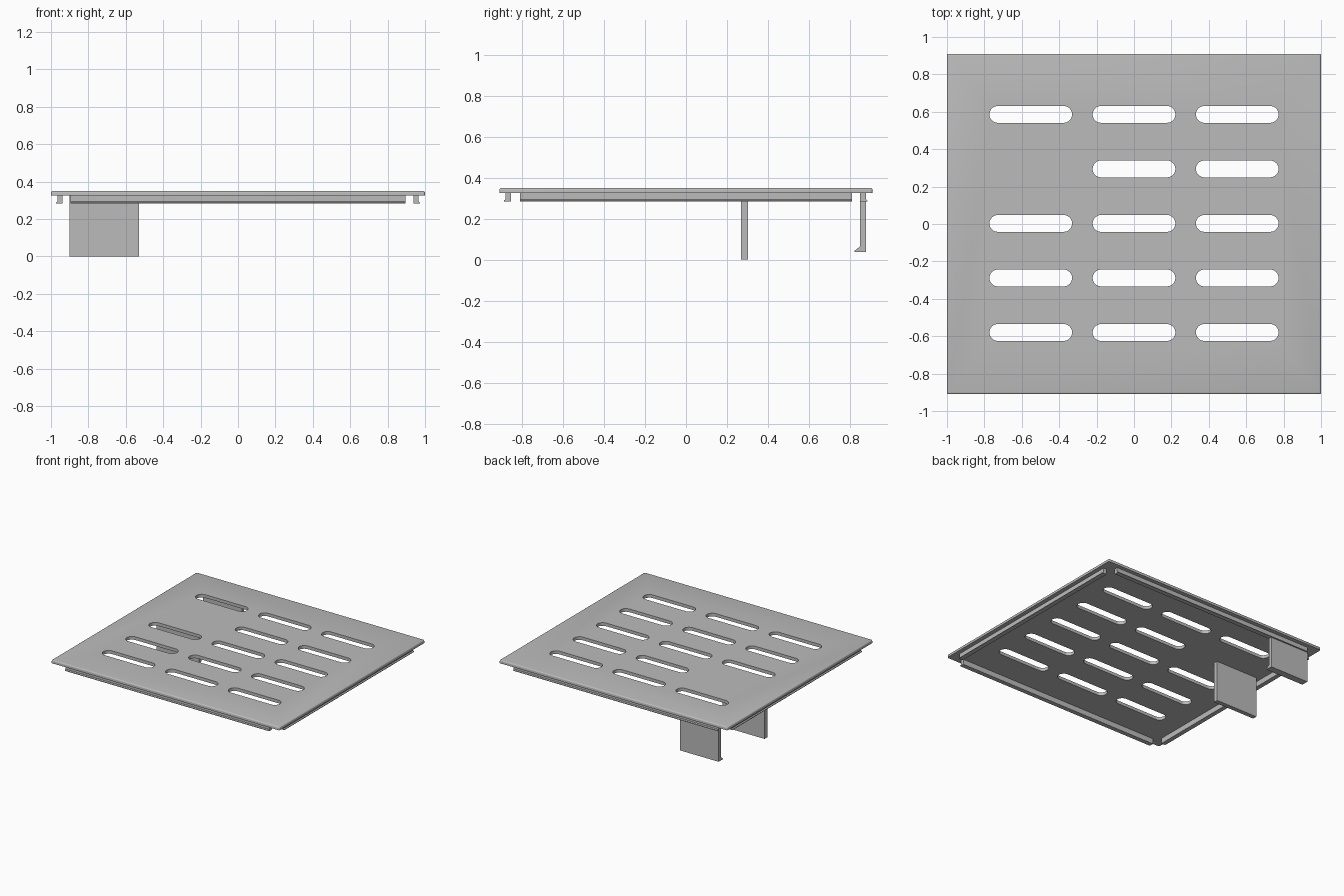
import bpy, bmesh, math
from mathutils import Matrix, Vector

cube = bpy.data.objects.get("Cube")
if cube:
    bpy.data.objects.remove(cube, do_unlink=True)

grey = bpy.data.materials.new("plain grey")
grey.use_nodes = True
colour = (0.5, 0.5, 0.5, 1)
grey.diffuse_color = colour
grey.node_tree.nodes["Principled BSDF"].inputs["Base Color"].default_value = colour

HALF_X, HALF_Y, UNDER, TOP = 1.0, 0.91, 0.325, 0.35


def finish(name, bm):
    bmesh.ops.recalc_face_normals(bm, faces=bm.faces)
    mesh = bpy.data.meshes.new(name)
    bm.to_mesh(mesh)
    bm.free()
    mesh.materials.append(grey)
    obj = bpy.data.objects.new(name, mesh)
    bpy.context.collection.objects.link(obj)
    return obj


def add_prism(bm, points, travel):
    """Extrude a closed outline along a vector."""
    face = bm.faces.new([bm.verts.new(p) for p in points])
    out = bmesh.ops.extrude_face_region(bm, geom=[face])
    moved = [v for v in out["geom"] if isinstance(v, bmesh.types.BMVert)]
    bmesh.ops.translate(bm, verts=moved, vec=travel)


def side_prism(name, profile, x0, x1, turn=0):
    """Extrude a (y, z) profile from x0 to x1, then turn it about z."""
    bm = bmesh.new()
    add_prism(bm, [(x0, y, z) for y, z in profile], Vector((x1 - x0, 0, 0)))
    bm.transform(Matrix.Rotation(turn, 4, "Z"))
    return finish(name, bm)


# Cover plate with rounded upper and corner edges
bm = bmesh.new()
bmesh.ops.create_cube(bm, size=1)
bm.transform(Matrix.Translation((0, 0, (UNDER + TOP) / 2))
             @ Matrix.Diagonal((2 * HALF_X, 2 * HALF_Y, TOP - UNDER, 1)))
edges = [e for e in bm.edges if max(v.co.z for v in e.verts) > UNDER + 0.01]
bmesh.ops.bevel(bm, geom=edges, offset=0.01, segments=4, profile=0.5, affect="EDGES")
plate = finish("cover_plate", bm)

# Rounded vent slots, with one left out above the inner tab
bm = bmesh.new()
RADIUS, STRAIGHT, STEPS = 0.045, 0.176, 16
for row in range(-2, 3):
    for column in range(-1, 2):
        if row == 1 and column == -1:
            continue
        cx, cy = column * 0.552, row * 0.2915 + 0.003
        outline = []
        for end in (1, -1):
            for i in range(STEPS + 1):
                a = math.pi * (i / STEPS - 0.5)
                outline.append((cx + end * (STRAIGHT + RADIUS * math.cos(a)),
                                cy + end * RADIUS * math.sin(a), UNDER - 0.1))
        add_prism(bm, outline, Vector((0, 0, 0.3)))
cutter = finish("slot_cutter", bm)
cutter.hide_render = True

cut = plate.modifiers.new("vent slots", "BOOLEAN")
cut.operation = "DIFFERENCE"
cut.solver = "EXACT"
cut.object = cutter
bpy.context.view_layer.objects.active = plate
plate.select_set(True)
bpy.ops.object.modifier_apply(modifier=cut.name)
bpy.data.objects.remove(cutter, do_unlink=True)
bpy.ops.object.shade_smooth_by_angle(angle=math.radians(35))


# Clip rails under each edge, with a small outward lip
def rail_profile(inner):
    outer, tip, base = inner + 0.028, inner + 0.036, 0.283
    return [(inner, UNDER), (inner, base), (tip, base),
            (tip, base + 0.005), (outer, base + 0.01), (outer, UNDER)]


rails = [("back_rail", 0.85, 0.895, 0), ("right_rail", 0.938, 0.81, 1),
         ("front_rail", 0.853, 0.895, 2), ("left_rail", 0.938, 0.81, 3)]
for name, inner, half, quarter in rails:
    side_prism(name, rail_profile(inner), -half, half, quarter * math.pi / 2)

# Inner tab and hooked back tab
side_prism("inner_tab", [(0.268, UNDER), (0.268, 0), (0.303, 0), (0.303, UNDER)],
           -0.9, -0.53)
side_prism("hooked_tab", [(0.85, UNDER), (0.85, 0.065), (0.822, 0.043),
                          (0.822, 0.038), (0.877, 0.038), (0.877, UNDER)],
           -0.9, -0.56)
